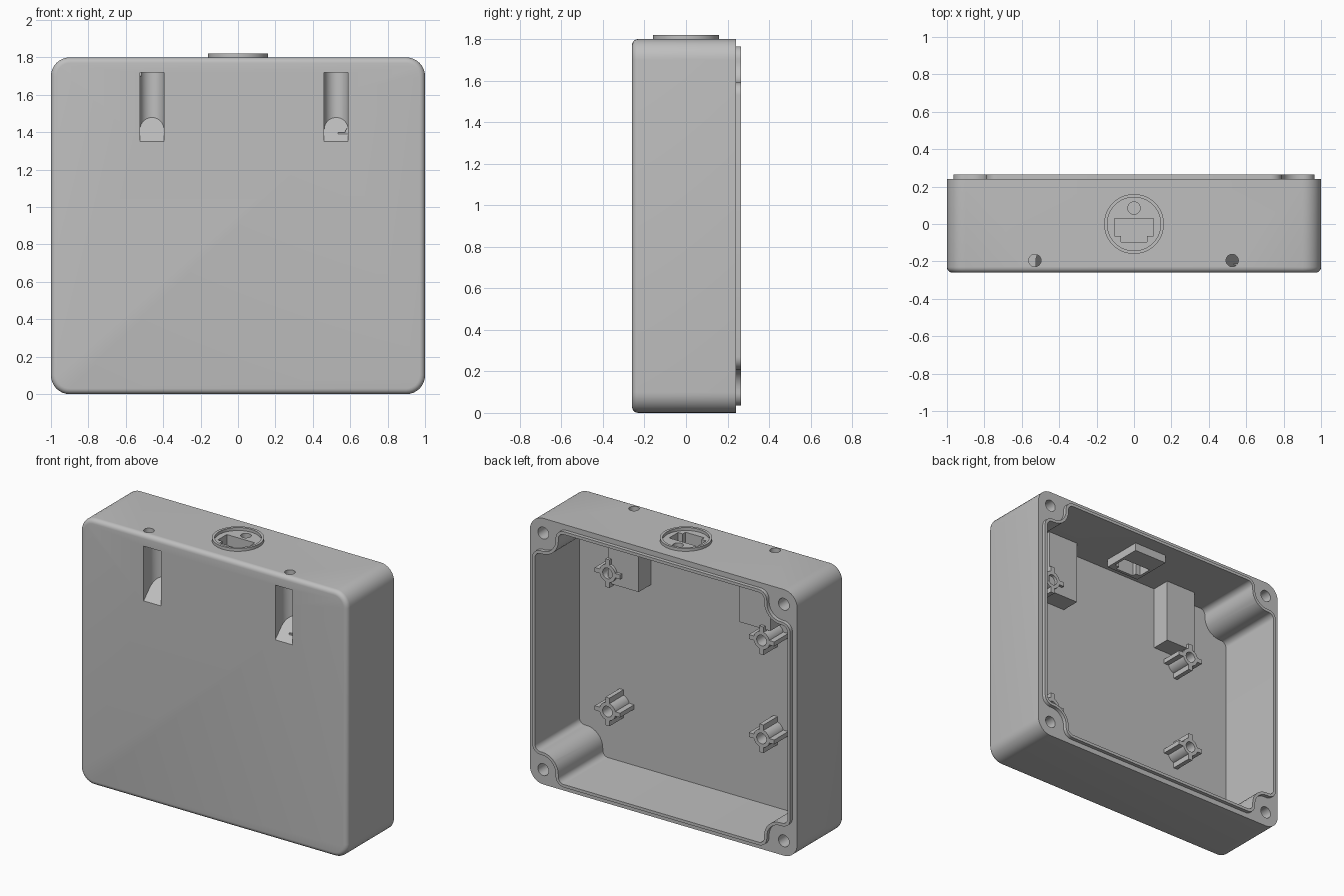
import bpy, bmesh, math
from mathutils import Vector

cube = bpy.data.objects.get("Cube")
if cube:
    bpy.data.objects.remove(cube, do_unlink=True)

grey = bpy.data.materials.new("plain_grey")
grey.use_nodes = True
grey.diffuse_color = (0.52, 0.52, 0.52, 1)
grey.node_tree.nodes["Principled BSDF"].inputs["Base Color"].default_value = grey.diffuse_color

MID = 0.9          # height of the middle of the box
BACK = 0.24        # rear face of the box
FLOOR = -0.21      # inside of the front wall


def rounded(corners, steps=8):
    """Outline with rounded corners from (u, v, radius) points."""
    out = []
    n = len(corners)
    for i, (u, v, r) in enumerate(corners):
        p = Vector((u, v))
        a = (Vector(corners[i - 1][:2]) - p).normalized()
        b = (Vector(corners[(i + 1) % n][:2]) - p).normalized()
        if r == 0:
            out.append((u, v))
            continue
        c = p + (a + b) * r
        for k in range(steps + 1):
            t = math.pi / 2 * k / steps
            q = c - b * r * math.cos(t) - a * r * math.sin(t)
            out.append((q.x, q.y))
    return out


def circle(u, v, r, n=40):
    return [(u + r * math.cos(2 * math.pi * k / n),
             v + r * math.sin(2 * math.pi * k / n)) for k in range(n)]


def rect(u0, u1, v0, v1):
    return [(u0, v0), (u1, v0), (u1, v1), (u0, v1)]


def prism(name, outline, axis, lo, hi):
    """Solid made by pushing an outline along y or z."""
    place = (lambda u, v, w: (u, w, v)) if axis == "y" else (lambda u, v, w: (u, v, w))
    bm = bmesh.new()
    n = len(outline)
    low = [bm.verts.new(place(u, v, lo)) for u, v in outline]
    high = [bm.verts.new(place(u, v, hi)) for u, v in outline]
    bm.faces.new(low)
    bm.faces.new(high)
    for i in range(n):
        j = (i + 1) % n
        bm.faces.new((low[i], low[j], high[j], high[i]))
    bmesh.ops.recalc_face_normals(bm, faces=bm.faces)
    mesh = bpy.data.meshes.new(name)
    bm.to_mesh(mesh)
    bm.free()
    mesh.materials.append(grey)
    obj = bpy.data.objects.new(name, mesh)
    bpy.context.collection.objects.link(obj)
    return obj


def combine(target, tool, operation="DIFFERENCE"):
    tool.hide_render = True
    mod = target.modifiers.new("combine", "BOOLEAN")
    mod.operation = operation
    mod.solver = "EXACT"
    mod.object = tool
    bpy.context.view_layer.objects.active = target
    bpy.ops.object.modifier_apply(modifier=mod.name)
    bpy.data.objects.remove(tool, do_unlink=True)


def finish(obj):
    bpy.ops.object.select_all(action="DESELECT")
    obj.select_set(True)
    bpy.context.view_layer.objects.active = obj
    bpy.ops.object.shade_smooth_by_angle(angle=math.radians(30))


def notched(inset):
    """Rectangle stepped inward around the four corner screws."""
    w, h = 0.965 - inset, 0.865 - inset
    nx, nz = 0.79 - inset, 0.69 - inset
    corners = []
    for sx, sz in ((1, 1), (-1, 1), (-1, -1), (1, -1)):
        trio = [(w, nz, 0.06 - inset), (nx, nz, 0.1 + inset), (nx, h, 0.06 - inset)]
        if sx * sz < 0:
            trio.reverse()
        corners += [(sx * u, MID + sz * v, r) for u, v, r in trio]
    return rounded(corners)


# Outer shell with a softened front edge
shell = [(-1, 0, 0.1), (1, 0, 0.1), (1, 1.8, 0.1), (-1, 1.8, 0.1)]
housing = prism("housing", rounded(shell), "y", -0.26, BACK)
bm = bmesh.new()
bm.from_mesh(housing.data)
front = [e for e in bm.edges if all(v.co.y < -0.25 for v in e.verts)]
bmesh.ops.bevel(bm, geom=front, offset=0.03, segments=5, profile=0.5, affect="EDGES")
bm.to_mesh(housing.data)
bm.free()

# Sealing lip and main cavity
combine(housing, prism("lip", notched(0), "y", 0.1, 0.265), "UNION")
combine(housing, prism("cavity", notched(0.02), "y", FLOOR, 0.4))

# Corner screw holes
for x in (-0.9, 0.9):
    for z in (0.1, 1.7):
        combine(housing, prism("screw_hole", circle(x, z, 0.04), "y", -0.16, 0.4))

# Hanging slots: inner block, round-backed slot with sloping floor, hole from above
for x, hole_x in ((-0.46, -0.53), (0.525, 0.525)):
    block = prism("slot_block", rect(x - 0.115, x + 0.115, -0.23, -0.08), "z", 1.31, 1.77)
    combine(housing, block, "UNION")
    r = 0.064
    arc = [(x + r * math.cos(math.pi * k / 20), -0.195 + r * math.sin(math.pi * k / 20))
           for k in range(21)]
    slot = prism("slot", [(x - r, -0.3), (x + r, -0.3)] + arc, "z", 1.2, 1.72)
    for v in slot.data.vertices:
        if v.co.z < 1.5:
            v.co.z = 1.35 + v.co.y + 0.26
    combine(housing, slot)
    combine(housing, prism("pin_hole", circle(hole_x, -0.195, 0.033), "z", 1.7, 1.9))

# Socket: block under the top wall, stepped opening and small round hole
combine(housing, prism("socket_block", rect(-0.125, 0.125, -0.115, 0.165), "z", 1.69, 1.77), "UNION")
opening = [(-0.105, 0.03), (-0.105, -0.065), (-0.07, -0.065), (-0.07, -0.095),
           (0.07, -0.095), (0.07, -0.065), (0.105, -0.065), (0.105, 0.03)]
combine(housing, prism("socket_opening", opening, "z", 1.6, 1.9))
combine(housing, prism("latch_hole", circle(0, 0.085, 0.033), "z", 1.72, 1.9))
finish(housing)

# Raised collar around the socket
collar = prism("socket_collar", circle(0, 0, 0.16, 64), "z", 1.79, 1.82)
combine(collar, prism("collar_bore", circle(0, 0, 0.143, 64), "z", 1.7, 1.9))
finish(collar)

# Ribbed standoffs for the circuit board
for i, (x, z) in enumerate(((0.63, 1.385), (0.63, 0.45), (-0.523, 1.24), (-0.523, 0.577))):
    post = prism("standoff_%d" % (i + 1), circle(x, z, 0.06), "y", FLOOR - 0.01, -0.06)
    for w, h in ((0.095, 0.015), (0.015, 0.095)):
        rib = prism("rib", rect(x - w, x + w, z - h, z + h), "y", FLOOR - 0.01, -0.06)
        combine(post, rib, "UNION")
    combine(post, prism("post_hole", circle(x, z, 0.036), "y", -0.19, 0.1))
    finish(post)
